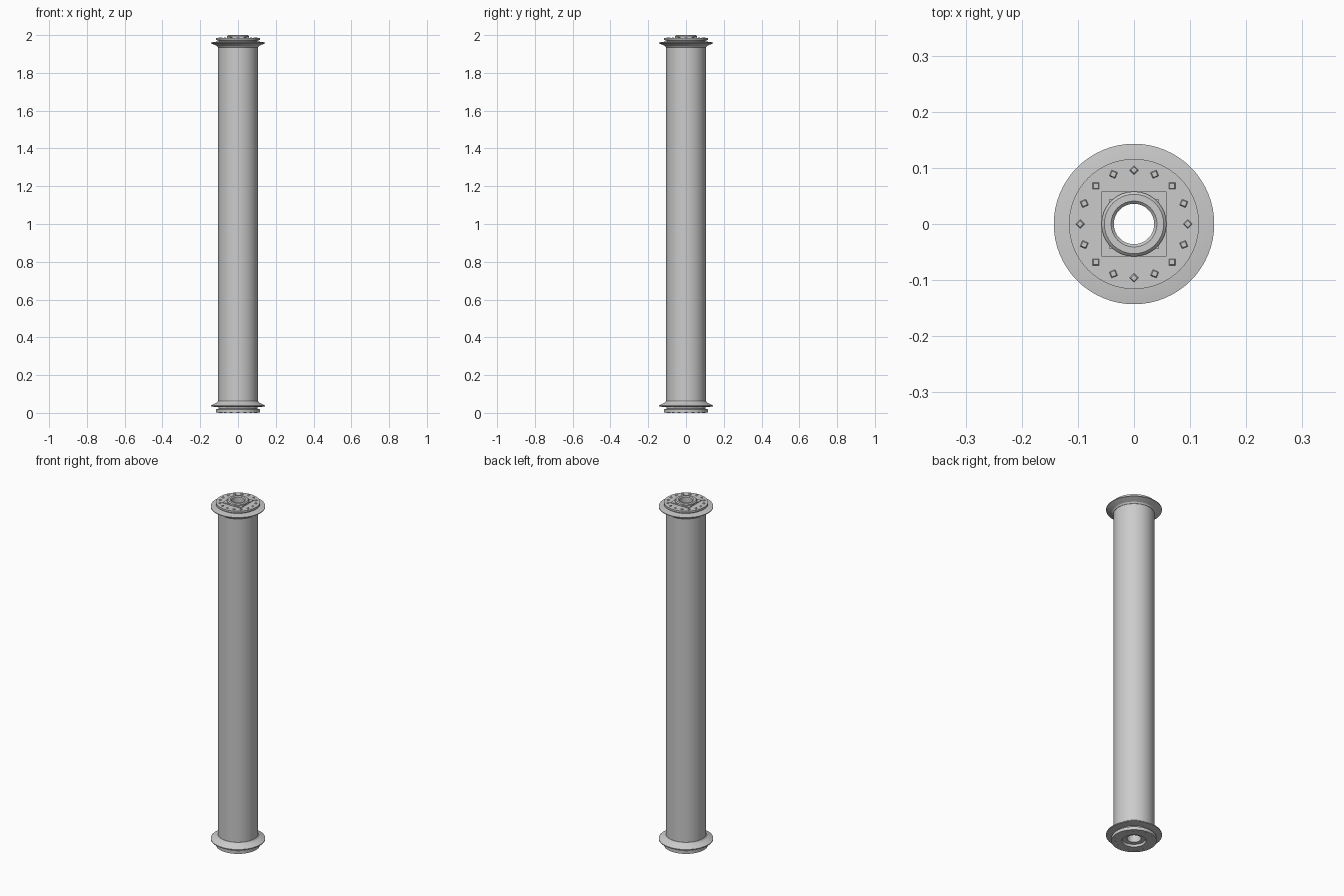
import bpy, bmesh, math
from mathutils import Matrix, Vector

cube = bpy.data.objects.get("Cube")
if cube:
    bpy.data.objects.remove(cube, do_unlink=True)

grey = bpy.data.materials.new("light grey")
grey.use_nodes = True
COLOR = (0.6, 0.6, 0.6, 1)
grey.diffuse_color = COLOR
grey.node_tree.nodes["Principled BSDF"].inputs["Base Color"].default_value = COLOR

BORE = 0.036


def finish(name, bm):
    bmesh.ops.recalc_face_normals(bm, faces=bm.faces)
    mesh = bpy.data.meshes.new(name)
    bm.to_mesh(mesh)
    bm.free()
    mesh.materials.append(grey)
    ob = bpy.data.objects.new(name, mesh)
    bpy.context.collection.objects.link(ob)
    bpy.ops.object.select_all(action='DESELECT')
    ob.select_set(True)
    bpy.context.view_layer.objects.active = ob
    bpy.ops.object.shade_smooth_by_angle(angle=math.radians(25))
    return ob


def lathe(name, profile, sides=64):
    """Turn a closed radius/height loop around the z axis."""
    bm = bmesh.new()
    rings = []
    for i in range(sides):
        a = math.tau * i / sides
        rings.append([bm.verts.new((r * math.cos(a), r * math.sin(a), z)) for r, z in profile])
    n = len(profile)
    for i in range(sides):
        a, b = rings[i], rings[(i + 1) % sides]
        for j in range(n):
            k = (j + 1) % n
            bm.faces.new((a[j], b[j], b[k], a[k]))
    return finish(name, bm)


def studs(name, z, height):
    """Ring of small four-sided bolt heads."""
    bm = bmesh.new()
    count = 16
    for i in range(count):
        spin = Matrix.Rotation(math.tau * i / count, 4, 'Z')
        place = spin @ Matrix.Translation(Vector((0.096, 0, z)))
        bmesh.ops.create_cone(bm, cap_ends=True, segments=4, radius1=0.009,
                              radius2=0.006, depth=height, matrix=place)
    return finish(name, bm)


# Long pipe between the end caps
lathe("pipe", [(BORE, 0.04), (0.105, 0.04), (0.105, 1.96), (BORE, 1.96)])

# Upper flange, bolt disc and centre collar
lathe("top_flange", [(BORE, 1.935), (0.106, 1.935), (0.112, 1.943), (0.143, 1.957),
                     (0.143, 1.961), (0.108, 1.966), (BORE, 1.966)])
lathe("top_disc", [(BORE, 1.96), (0.104, 1.96), (0.104, 1.971), (0.116, 1.974),
                   (0.116, 1.985), (BORE, 1.985)])
lathe("top_collar", [(BORE, 1.98), (0.058, 1.98), (0.058, 1.995), (0.053, 2.0),
                     (0.041, 2.0), (BORE, 1.995)], 32)
studs("top_bolts", 1.986, 0.005)

# Square plate under the collar, as a four-sided ring
plate = lathe("collar_plate", [(0.062, 1.982), (0.082, 1.982), (0.082, 1.989), (0.062, 1.989)], 4)
plate.rotation_euler.z = math.pi / 4

# Lower flange and recessed bolt disc
lathe("bottom_flange", [(BORE, 0.063), (0.106, 0.063), (0.112, 0.055), (0.143, 0.039),
                        (0.143, 0.034), (0.108, 0.030), (BORE, 0.030)])
lathe("bottom_disc", [(BORE, 0.034), (0.104, 0.034), (0.104, 0.022), (0.116, 0.019),
                      (0.116, 0.001), (0.062, 0.001), (0.058, 0.014), (BORE, 0.014)])
studs("bottom_bolts", 0.002, 0.004)
